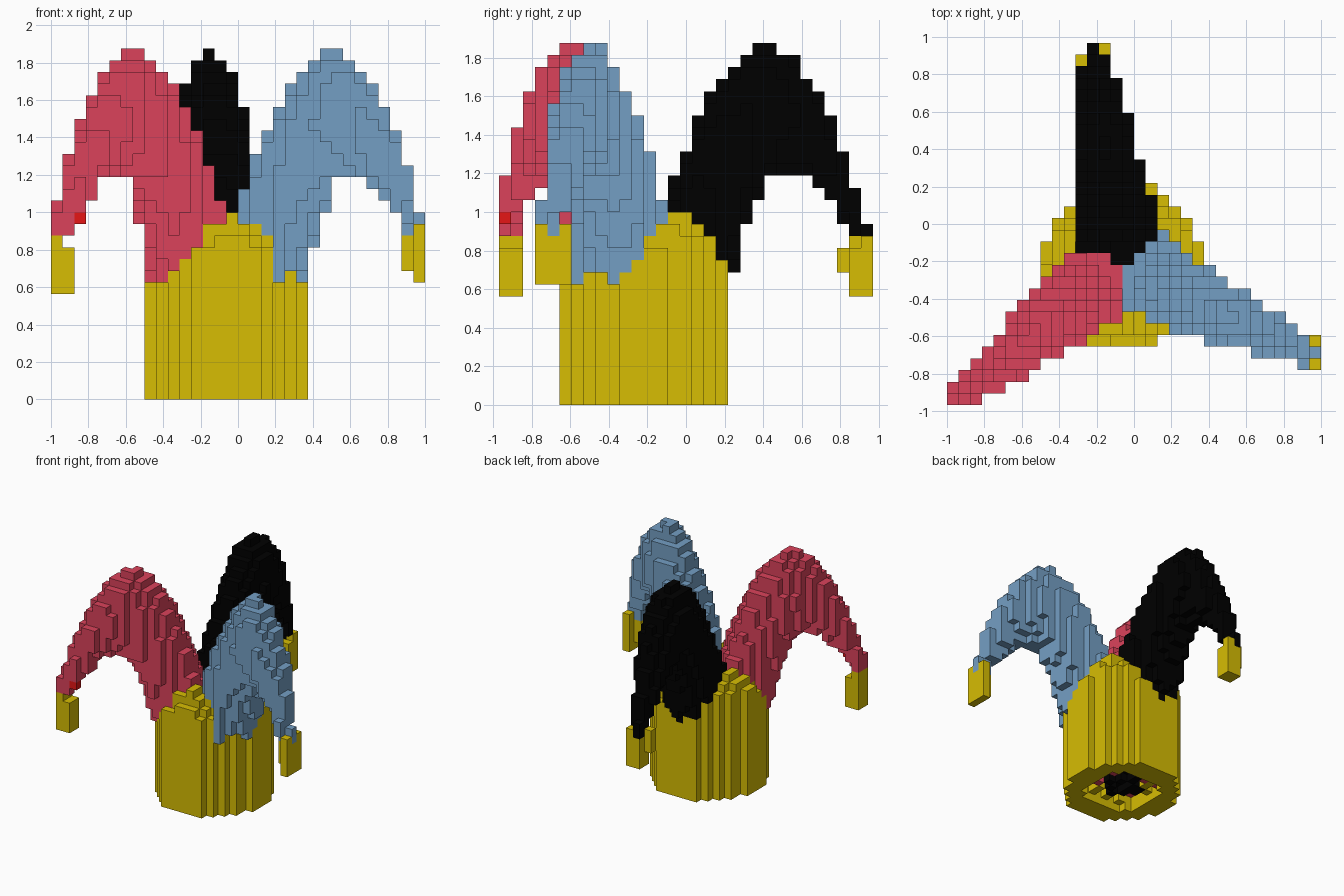
import bpy, bmesh, math, random
from mathutils import Vector

old = bpy.data.objects.get("Cube")
if old:
    bpy.data.objects.remove(old, do_unlink=True)

random.seed(4)
V = 0.0625                      # block size
NX, NY, NZ = 32, 31, 30
CX, CY = -0.0625, -0.219        # cup axis
RAD = 0.44


def material(name, rgb):
    m = bpy.data.materials.new(name)
    m.use_nodes = True
    m.diffuse_color = (*rgb, 1)
    m.node_tree.nodes["Principled BSDF"].inputs["Base Color"].default_value = (*rgb, 1)
    return m


yellow = material("mustard yellow", (0.68, 0.51, 0.001))
red = material("raspberry red", (0.71, 0.055, 0.105))
blue = material("dusty blue", (0.175, 0.345, 0.55))
black = material("black", (0.0, 0.0, 0.0))
bright = material("bright red", (0.79, 0.008, 0.008))

PARTS = {"cup": yellow, "back_horn": black, "right_horn": red, "left_horn": blue,
         "back_tassel": yellow, "right_tassel": yellow, "left_tassel": yellow,
         "red_spot": bright}
HORNS = {"back_horn": 97.5, "right_horn": 219, "left_horn": 334.5}

# Tassels and the spot: boxes as low corner, high corner
BOXES = [
    ("right_tassel", (-1, -.97, .56), (-.94, -.84, .88)),
    ("right_tassel", (-.94, -.97, .56), (-.87, -.84, .82)),
    ("left_tassel", (.94, -.78, .62), (1, -.59, .88)),
    ("left_tassel", (.94, -.78, .88), (1, -.72, .94)),
    ("left_tassel", (.94, -.66, .88), (1, -.59, .94)),
    ("left_tassel", (.87, -.72, .69), (.94, -.66, .88)),
    ("back_tassel", (-.25, .84, .56), (-.13, .97, .82)),
    ("back_tassel", (-.19, .91, .82), (-.13, .97, .88)),
    ("back_tassel", (-.31, .84, .69), (-.25, .91, .88)),
    ("back_tassel", (-.25, .78, .69), (-.19, .84, .82)),
    ("red_spot", (-.88, -.97, .94), (-.81, -.91, 1)),
]


def in_box(p, lo, hi):
    return all(a < c < b for a, c, b in zip(lo, p, hi))


def cup_height(r, ang):
    """Three rounded points between the horns."""
    d = (ang - 37 + 60) % 120 - 60
    return 0.62 + (0.36 - 1.6 * max(0, r - 0.35)) * math.cos(math.radians(1.5 * d))


def in_horn(dx, dy, z, deg):
    """Arched, tapering horn with an oval section."""
    a = math.radians(deg)
    s = dx * math.cos(a) + dy * math.sin(a)
    t = -dx * math.sin(a) + dy * math.cos(a)
    if s < -0.02 or s > 1.2:
        return False
    half = 0.225 - 0.13 * max(0, s) ** 1.5
    if s > 1.12:                # single-block tip
        half = 0.03
    if abs(t) > half:
        return False
    top = 1.862 - 3.17 * (s - 0.63) ** 2
    low = max(0.6, 1.2 - (8 if s < 0.72 else 2.4) * (s - 0.72) ** 2)
    mid, ext = (top + low) / 2, (top - low) / 2
    if ext <= 0:
        return False
    k = ext * math.sqrt(1 - (t / half) ** 2)
    if s < 0.42 and low < z < mid:
        return True
    return mid - k < z < mid + k


def classify(x, y, z):
    for name, lo, hi in BOXES:
        if in_box((x, y, z), lo, hi):
            return name
    dx, dy = x - CX, y - CY
    r, ang = math.hypot(dx, dy), math.degrees(math.atan2(dy, dx))
    order = sorted(HORNS, key=lambda h: abs((ang - HORNS[h] + 180) % 360 - 180))
    # hollow, uneven underside with the horn linings showing
    if r < 0.28 and z < 0.95:
        if z < V or (z < 2 * V and random.random() < 0.5):
            return None
        if z < 5 * V:
            if r < 0.17:
                return "back_horn"
            return random.choice(("right_horn", "cup", "cup"))
        return order[0]
    if r >= 0.28 and math.hypot(dx * 1.03, dy) < RAD and z < cup_height(r, ang):
        return "cup"
    for h in order:
        if in_horn(dx, dy, z, HORNS[h]):
            return h
    return None


# Fill the block grid
cells = {}
for i in range(NX):
    for j in range(NY):
        for k in range(NZ):
            name = classify((i + .5 - NX / 2) * V, (j + .5 - NY / 2) * V, (k + .5) * V)
            if name:
                cells[i, j, k] = name

AXES = [Vector(a) for a in ((1, 0, 0), (0, 1, 0), (0, 0, 1))]


def build(part, mat):
    """Skin the exposed block sides of one part."""
    bm = bmesh.new()
    made = {}

    def vert(p):
        key = tuple(round(c) for c in p)
        if key not in made:
            made[key] = bm.verts.new(((key[0] - NX / 2) * V, (key[1] - NY / 2) * V, key[2] * V))
        return made[key]

    for cell, name in cells.items():
        if name != part:
            continue
        for n in range(3):
            u, w = AXES[(n + 1) % 3], AXES[(n + 2) % 3]
            for side in (0, 1):
                step = AXES[n] * (1 if side else -1)
                if tuple(int(c) for c in Vector(cell) + step) in cells:
                    continue
                o = Vector(cell) + AXES[n] * side
                ring = [o, o + u, o + u + w, o + w]
                if not side:
                    ring.reverse()
                bm.faces.new([vert(p) for p in ring])
    mesh = bpy.data.meshes.new(part)
    bm.to_mesh(mesh)
    bm.free()
    mesh.materials.append(mat)
    bpy.context.collection.objects.link(bpy.data.objects.new(part, mesh))


for part, mat in PARTS.items():
    build(part, mat)
